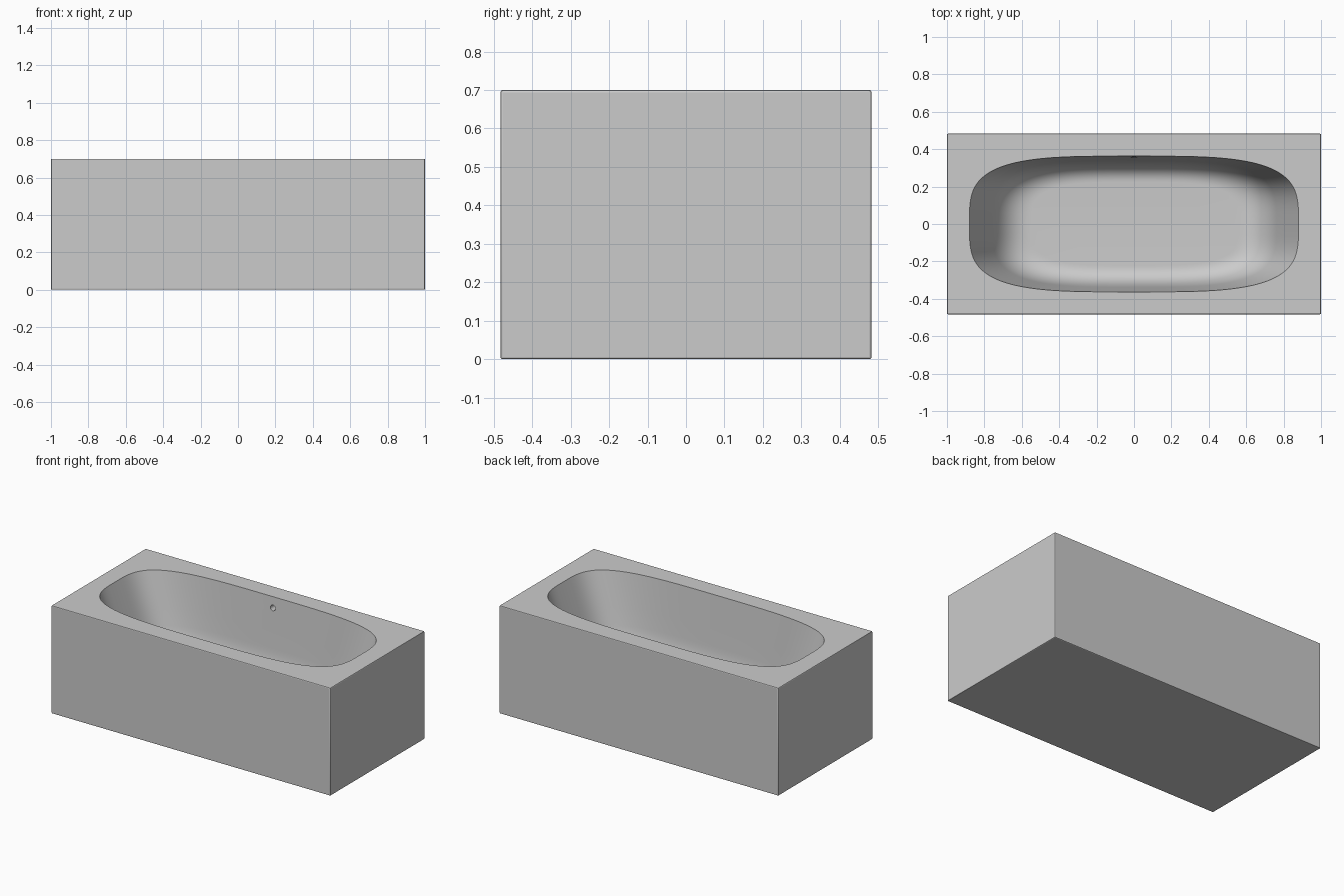
import bpy, bmesh, math
from mathutils import Matrix, Vector

if "Cube" in bpy.data.objects:
    bpy.data.objects.remove(bpy.data.objects["Cube"], do_unlink=True)

LENGTH, WIDTH, HEIGHT = 2.0, 0.966, 0.70
FLOOR, SEGMENTS = 0.2, 128

enamel = bpy.data.materials.new("grey_enamel")
enamel.use_nodes = True
colour = (0.6, 0.6, 0.6, 1)
enamel.diffuse_color = colour
enamel.node_tree.nodes["Principled BSDF"].inputs["Base Color"].default_value = colour


def make_object(name, bm):
    bmesh.ops.recalc_face_normals(bm, faces=bm.faces)
    mesh = bpy.data.meshes.new(name)
    bm.to_mesh(mesh)
    bm.free()
    mesh.materials.append(enamel)
    obj = bpy.data.objects.new(name, mesh)
    bpy.context.collection.objects.link(obj)
    return obj


def wall_point(t, slope, fillet):
    """Inset and height down the wall: a straight slope, then a fillet into the floor."""
    foot = Vector((slope, FLOOR))
    start = Vector((0, HEIGHT)).lerp(foot, 0.65)
    if t < 0:
        return Vector((0, HEIGHT)).lerp(start, 1 + t)
    end = foot + Vector((fillet, 0))
    return start.lerp(foot, t).lerp(foot.lerp(end, t), t)


def oval(bm, left, right, side, z, power):
    """One rounded-rectangle ring with its own reach at each end."""
    ring = []
    for i in range(SEGMENTS):
        a = 2 * math.pi * i / SEGMENTS
        c, s = math.cos(a), math.sin(a)
        x = math.copysign(abs(c) ** (2 / power), c) * (right if c > 0 else left)
        y = math.copysign(abs(s) ** (2 / power), s) * side
        ring.append(bm.verts.new((x, y, z)))
    return ring


def subtract(target, cutter):
    cutter.hide_render = True
    mod = target.modifiers.new("cut", "BOOLEAN")
    mod.operation, mod.solver, mod.object = "DIFFERENCE", "EXACT", cutter
    bpy.context.view_layer.objects.active = target
    bpy.ops.object.modifier_apply(modifier=mod.name)
    bpy.data.objects.remove(cutter, do_unlink=True)


# Outer block with finely bevelled edges
bm = bmesh.new()
bmesh.ops.create_cube(bm, size=1, matrix=Matrix.Translation((0, 0, HEIGHT / 2))
                      @ Matrix.Diagonal((LENGTH, WIDTH, HEIGHT, 1)))
bmesh.ops.bevel(bm, geom=bm.edges[:], offset=0.006, segments=2, profile=0.5, affect="EDGES")
tub = make_object("bathtub_body", bm)

# Basin: rings lofted from above the rim down to the flat floor
bm = bmesh.new()
rings = [oval(bm, 0.88, 0.88, 0.363, HEIGHT + 0.05, 3.6)]
steps = [-1, -0.66, -0.33] + [i / 14 for i in range(15)]
for t in steps:
    left, z = wall_point(t, 0.19, 0.14)
    right = wall_point(t, 0.18, 0.14)[0]
    side = wall_point(t, 0.04, 0.10)[0]
    rings.append(oval(bm, 0.88 - left, 0.88 - right, 0.363 - side, z, 3.6))
for upper, lower in zip(rings, rings[1:]):
    for i in range(SEGMENTS):
        j = (i + 1) % SEGMENTS
        bm.faces.new((upper[i], upper[j], lower[j], lower[i]))
bm.faces.new(rings[0])
bm.faces.new(rings[-1])
subtract(tub, make_object("basin_cutter", bm))

# Overflow hole in the back wall
bm = bmesh.new()
bmesh.ops.create_cone(bm, cap_ends=True, segments=24, radius1=0.018, radius2=0.018, depth=0.1,
                      matrix=Matrix.Translation((0, 0.36, 0.63)) @ Matrix.Rotation(math.pi / 2, 4, "X"))
subtract(tub, make_object("overflow_cutter", bm))

# Smooth basin, crisp rim and outer edges
bpy.ops.object.select_all(action="DESELECT")
tub.select_set(True)
bpy.context.view_layer.objects.active = tub
bpy.ops.object.shade_smooth_by_angle(angle=math.radians(20))
